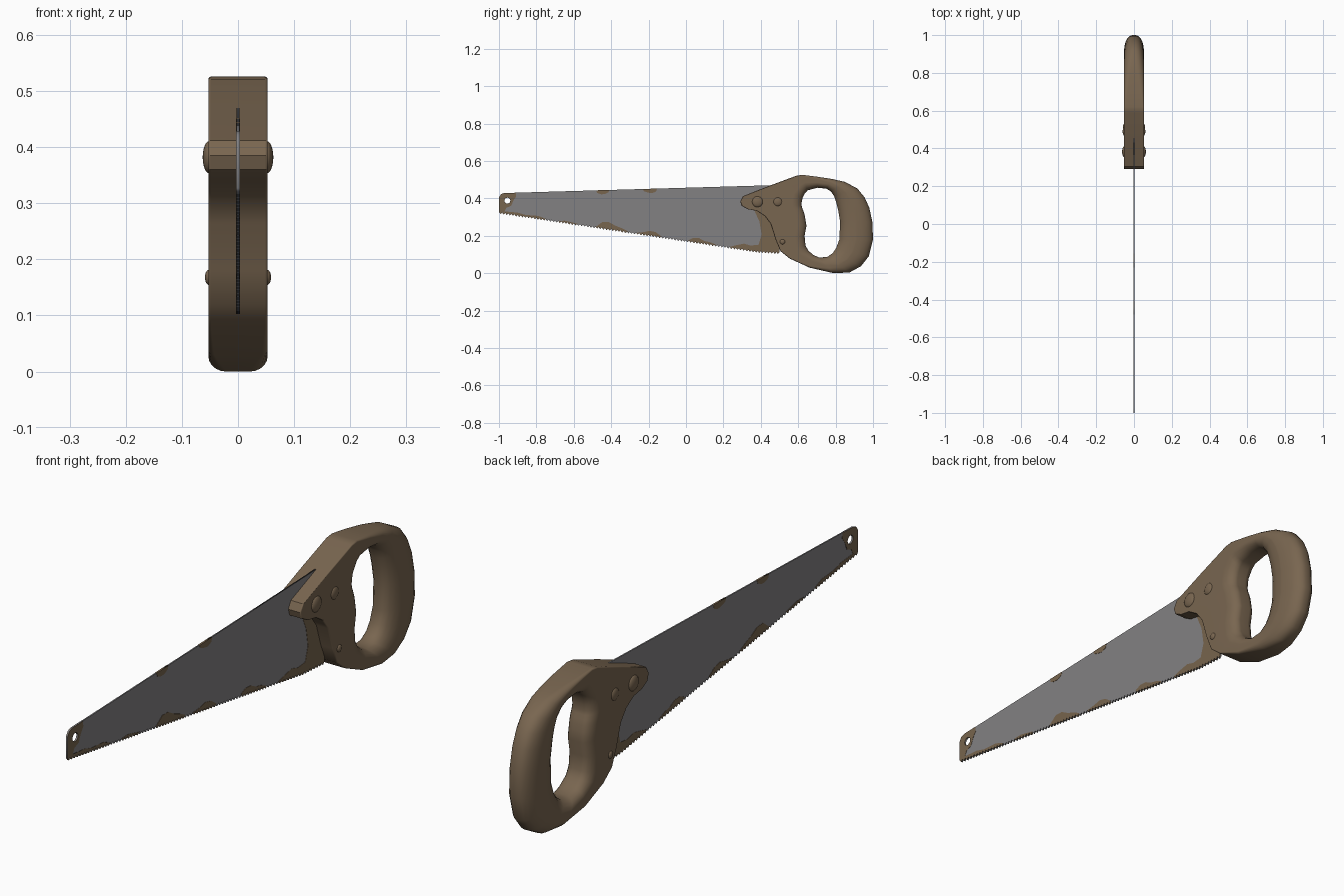
import bpy, bmesh, math
from mathutils import Matrix, Vector

if "Cube" in bpy.data.objects:
    bpy.data.objects.remove(bpy.data.objects["Cube"])


def material(name, rgb):
    m = bpy.data.materials.new(name)
    m.diffuse_color = (*rgb, 1)
    m.use_nodes = True
    m.node_tree.nodes["Principled BSDF"].inputs["Base Color"].default_value = m.diffuse_color
    return m


WOOD = material("brown wood", (0.19, 0.132, 0.08))
STEEL = material("grey steel", (0.225, 0.22, 0.225))
RUST = material("brown rust", (0.185, 0.128, 0.075))

# local x, y, z of a flat profile -> world y, z, x
SIDE = Matrix(((0, 0, 1, 0), (1, 0, 0, 0), (0, 1, 0, 0), (0, 0, 0, 1)))


def select(ob):
    bpy.ops.object.select_all(action='DESELECT')
    ob.select_set(True)
    bpy.context.view_layer.objects.active = ob


def plate(name, loops, half, mat):
    """Flat plate from (y, z) loops; inner loops become holes."""
    cu = bpy.data.curves.new(name, 'CURVE')
    cu.dimensions = '2D'
    cu.fill_mode = 'BOTH'
    cu.extrude = half
    for loop in loops:
        sp = cu.splines.new('POLY')
        sp.points.add(len(loop) - 1)
        for p, (y, z) in zip(sp.points, loop):
            p.co = (y, z, 0, 1)
        sp.use_cyclic_u = True
    cu.materials.append(mat)
    ob = bpy.data.objects.new(name, cu)
    bpy.context.collection.objects.link(ob)
    ob.matrix_world = SIDE
    select(ob)
    bpy.ops.object.convert(target='MESH')
    return bpy.context.view_layer.objects.active


# ---- blade edges ----
PITCH = 1.5 / 90


def bottom(y):
    if y < 0.37:
        return 0.322 + (y + 1) / 1.37 * (0.115 - 0.322)
    return 0.115 - (y - 0.37) * 0.06


def top(y):
    return 0.428 + (y + 1) / 1.45 * 0.042


def teeth(y0, y1):
    pts = []
    for i in range(round((y0 + 1) / PITCH), round((y1 + 1) / PITCH)):
        y = -1 + i * PITCH
        pts += [(y, bottom(y) + 0.005), (y + PITCH * 0.5, bottom(y) - 0.006)]
    return pts


# ---- blade with hanging hole ----
hole = [(-0.955 + 0.016 * math.cos(a * math.tau / 16), 0.388 + 0.016 * math.sin(a * math.tau / 16))
        for a in range(16)]
tip_corner = [(-0.972, 0.4285), (-0.99, 0.422), (-1, 0.405)]
plate("blade", [teeth(-1, 0.5) + [(0.5, 0.112), (0.5, top(0.5))] + tip_corner, hole], 0.0025, STEEL)

# ---- rust plates ----
R = 0.0034
tip = teeth(-1, -0.75) + [(y, bottom(y) + h) for y, h in
                          ((-0.75, 0.006), (-0.79, 0.016), (-0.86, 0.011), (-0.9, 0.017), (-0.97, 0.013))]
tip += [(-0.96, 0.35), (-0.935, 0.36), (-0.922, 0.39), (-0.908, 0.41), (-0.91, 0.43)] + tip_corner
plate("tip_rust", [tip, hole], R, RUST)

heel = teeth(0.24, 0.5) + [(0.5, 0.112), (0.5, 0.36), (0.36, 0.36), (0.368, 0.33), (0.393, 0.275),
                           (0.404, 0.206), (0.388, 0.152), (0.345, 0.148), (0.31, 0.158), (0.27, 0.15)]
plate("heel_rust", [heel], R, RUST)


def spread(y0, y1, hs):
    return [(y0 + (y1 - y0) * i / (len(hs) - 1), h) for i, h in enumerate(hs)]


for i, (y0, y1, hs) in enumerate((
        (-0.68, -0.58, (0.006, 0.012, 0.009, 0.006)),
        (-0.48, -0.31, (0.006, 0.036, 0.04, 0.026, 0.018, 0.006)),
        (-0.26, -0.13, (0.006, 0.014, 0.026, 0.024, 0.006)),
        (0.01, 0.16, (0.006, 0.024, 0.027, 0.016, 0.014, 0.006)))):
    up = [(y, bottom(y) + h) for y, h in spread(y0, y1, hs)]
    plate(f"edge_rust_{i}", [teeth(y0, y1) + up[::-1]], R, RUST)
for i, (y0, y1, hs) in enumerate((
        (-0.475, -0.415, (0.014, 0.022, 0.022, 0.012)),
        (-0.225, -0.16, (0.012, 0.02, 0.024, 0.016)))):
    low = [(y, top(y) - h) for y, h in spread(y0, y1, hs)]
    plate(f"back_rust_{i}", [low + [(y1 + 0.005, top(y1)), (y0 - 0.005, top(y0))]], R, RUST)

# ---- handle: outer outline point and matching grip-hole point (y, z, y, z) ----
PAIRS = [(.29, .385, .618, .361), (.305, .412, .619, .385), (.447, .468, .624, .405),
         (.59, .521, .634, .425), (.62, .526, .65, .443), (.70, .516, .703, .457),
         (.78, .504, .75, .452), (.85, .488, .775, .437), (.917, .452, .792, .412),
         (.955, .405, .803, .38), (.98, .35, .813, .34), (.996, .275, .824, .275),
         (1.0, .18, .82, .18), (.977, .09, .803, .135), (.935, .037, .785, .108),
         (.874, .004, .757, .088), (.79, .0, .714, .083), (.66, .03, .68, .098),
         (.555, .078, .655, .12), (.505, .118, .639, .147), (.479, .18, .634, .2),
         (.452, .265, .644, .254), (.42, .307, .638, .29), (.377, .334, .634, .313),
         (.33, .342, .628, .332), (.298, .36, .622, .347)]
W, SEG = 0.053, 5


def section(oy, oz, iy, iz):
    """Closed cross-section: crisp at the front, fully rounded at the rear grip."""
    o, n = Vector((oy, oz)), Vector((iy, iz))
    d = (n - o).length
    t = min(1, max(0, (oy - 0.58) / 0.34))
    s = t * t * (3 - 2 * t)
    a1, b1 = 0.005 + (0.48 * d - 0.005) * s, 0.005 + 0.04 * s
    a2 = min(0.05, 0.48 * d) * (1 - s) + 0.48 * d * s
    b2 = 0.035 + 0.01 * s
    half = []
    for k in range(SEG + 1):
        q = math.pi / 2 * k / SEG
        half.append((a1 * (1 - math.cos(q)), W - b1 + b1 * math.sin(q)))
    for k in range(SEG, -1, -1):
        q = math.pi / 2 * k / SEG
        half.append((d - a2 * (1 - math.cos(q)), W - b2 + b2 * math.sin(q)))
    ring = half + [(u, -x) for u, x in reversed(half)]
    return [(x, *(o + (n - o) * (u / d))) for u, x in ring]


bm = bmesh.new()
rings = [[bm.verts.new(c) for c in section(*p)] for p in PAIRS]
for r0, r1 in zip(rings, rings[1:] + rings[:1]):
    for j in range(len(r0)):
        k = (j + 1) % len(r0)
        bm.faces.new((r0[j], r0[k], r1[k], r1[j]))
bmesh.ops.recalc_face_normals(bm, faces=bm.faces)
me = bpy.data.meshes.new("handle")
bm.to_mesh(me)
bm.free()
me.materials.append(WOOD)
handle = bpy.data.objects.new("handle", me)
bpy.context.collection.objects.link(handle)
select(handle)
bpy.ops.object.shade_smooth_by_angle(angle=math.radians(35))
wn = handle.modifiers.new("even_shading", 'WEIGHTED_NORMAL')
wn.keep_sharp = True

# ---- domed rivets on both sides ----
for i, (y, z, r, h) in enumerate(((0.382, 0.382, 0.029, 0.063), (0.49, 0.382, 0.023, 0.06),
                                  (0.516, 0.168, 0.014, 0.059))):
    for side, sx in (("right", 1), ("left", -1)):
        bpy.ops.mesh.primitive_uv_sphere_add(segments=20, ring_count=10, location=(sx * 0.051, y, z))
        ob = bpy.context.object
        ob.name = f"rivet_{side}_{i}"
        ob.scale = (h - 0.051, r, r)
        ob.data.materials.append(WOOD)
        bpy.ops.object.shade_smooth_by_angle(angle=math.radians(35))
